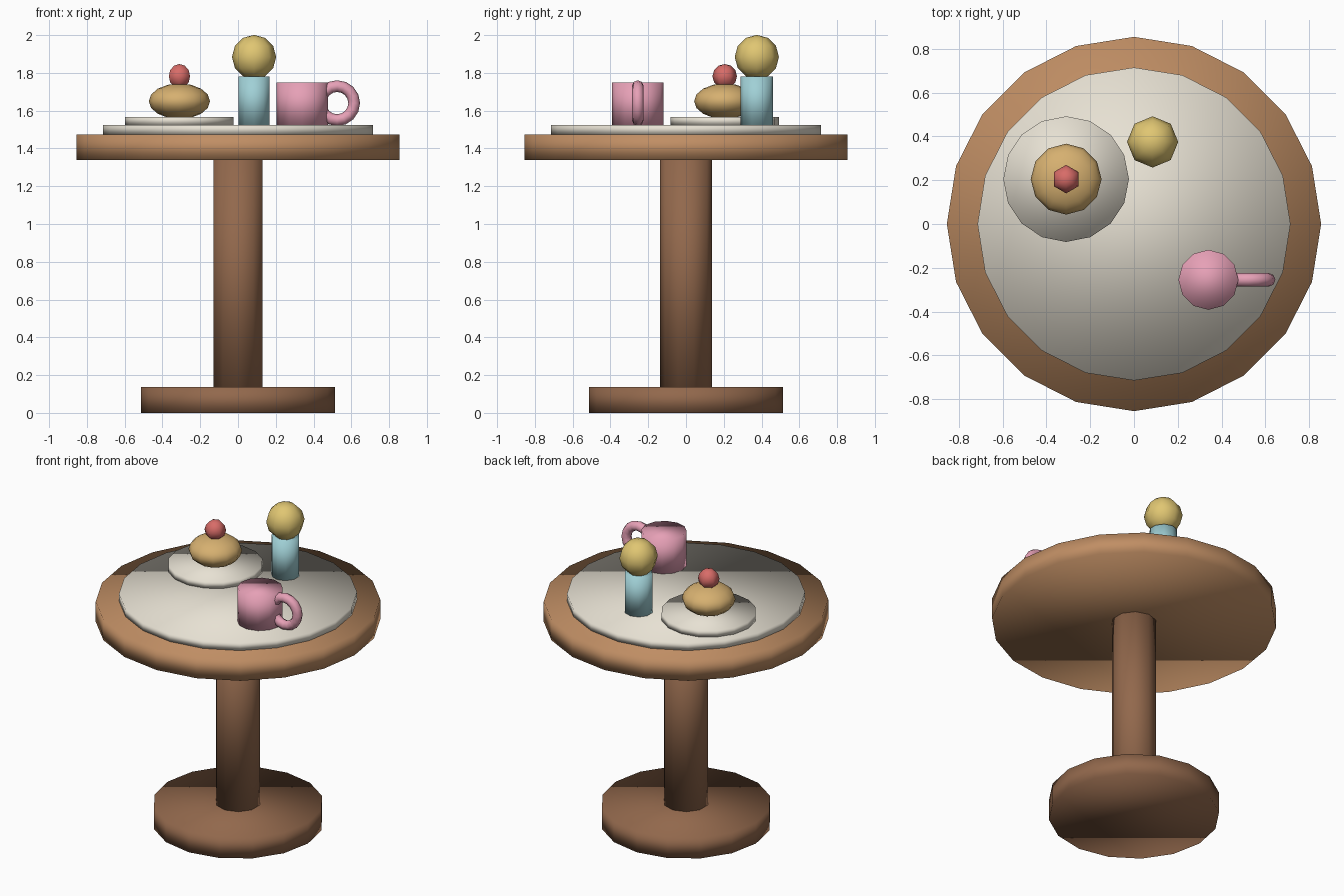
import bpy
from math import pi

cube = bpy.data.objects.get("Cube")
if cube:
    bpy.data.objects.remove(cube, do_unlink=True)


def material(name, srgb):
    """Flat colour from display values 0-255, stored as linear."""
    linear = [((c / 255 + 0.055) / 1.055) ** 2.4 for c in srgb]
    mat = bpy.data.materials.new(name)
    mat.use_nodes = True
    mat.diffuse_color = (*linear, 1)
    mat.node_tree.nodes["Principled BSDF"].inputs["Base Color"].default_value = (*linear, 1)
    return mat


light_wood = material("light wood", (192, 142, 100))
dark_wood = material("dark wood", (146, 104, 76))
cream = material("cream", (232, 226, 212))
pink = material("pink", (230, 160, 182))
teal = material("pale teal", (160, 208, 214))
yellow = material("soft yellow", (224, 198, 114))
pastry = material("pastry", (214, 176, 112))
red = material("berry red", (216, 108, 104))


def finish(name, mat):
    obj = bpy.context.object
    obj.name = name
    obj.data.materials.append(mat)
    bpy.ops.object.shade_smooth()
    return obj


def disc(name, mat, radius, bottom, top, sides, x=0, y=0):
    bpy.ops.mesh.primitive_cylinder_add(vertices=sides, radius=radius, depth=top - bottom,
                                        location=(x, y, (bottom + top) / 2))
    return finish(name, mat)


def ball(name, mat, radius, location, segments, rings, squash=1):
    bpy.ops.mesh.primitive_uv_sphere_add(segments=segments, ring_count=rings,
                                         radius=radius, location=location)
    bpy.context.object.scale.z = squash
    return finish(name, mat)


# Table
disc("table_base", dark_wood, 0.513, 0, 0.137, 16)
disc("table_post", dark_wood, 0.137, 0.137, 1.34, 10)
disc("table_top", light_wood, 0.855, 1.34, 1.475, 20)
disc("table_cloth", cream, 0.715, 1.475, 1.525, 20)

# Plate with bun and berry
disc("plate", cream, 0.287, 1.525, 1.567, 16, -0.31, 0.205)
ball("bun", pastry, 0.162, (-0.31, 0.205, 1.65), 12, 8, 0.58)
ball("berry", red, 0.065, (-0.31, 0.205, 1.782), 6, 6)

# Vase with round flower
disc("vase", teal, 0.086, 1.525, 1.78, 10, 0.085, 0.375)
ball("flower", yellow, 0.117, (0.085, 0.375, 1.884), 8, 6)

# Mug
disc("mug", pink, 0.137, 1.525, 1.75, 12, 0.34, -0.255)
bpy.ops.mesh.primitive_torus_add(major_segments=16, minor_segments=8, major_radius=0.09,
                                 minor_radius=0.031, location=(0.525, -0.255, 1.64),
                                 rotation=(pi / 2, 0, 0))
finish("mug_handle", pink)
